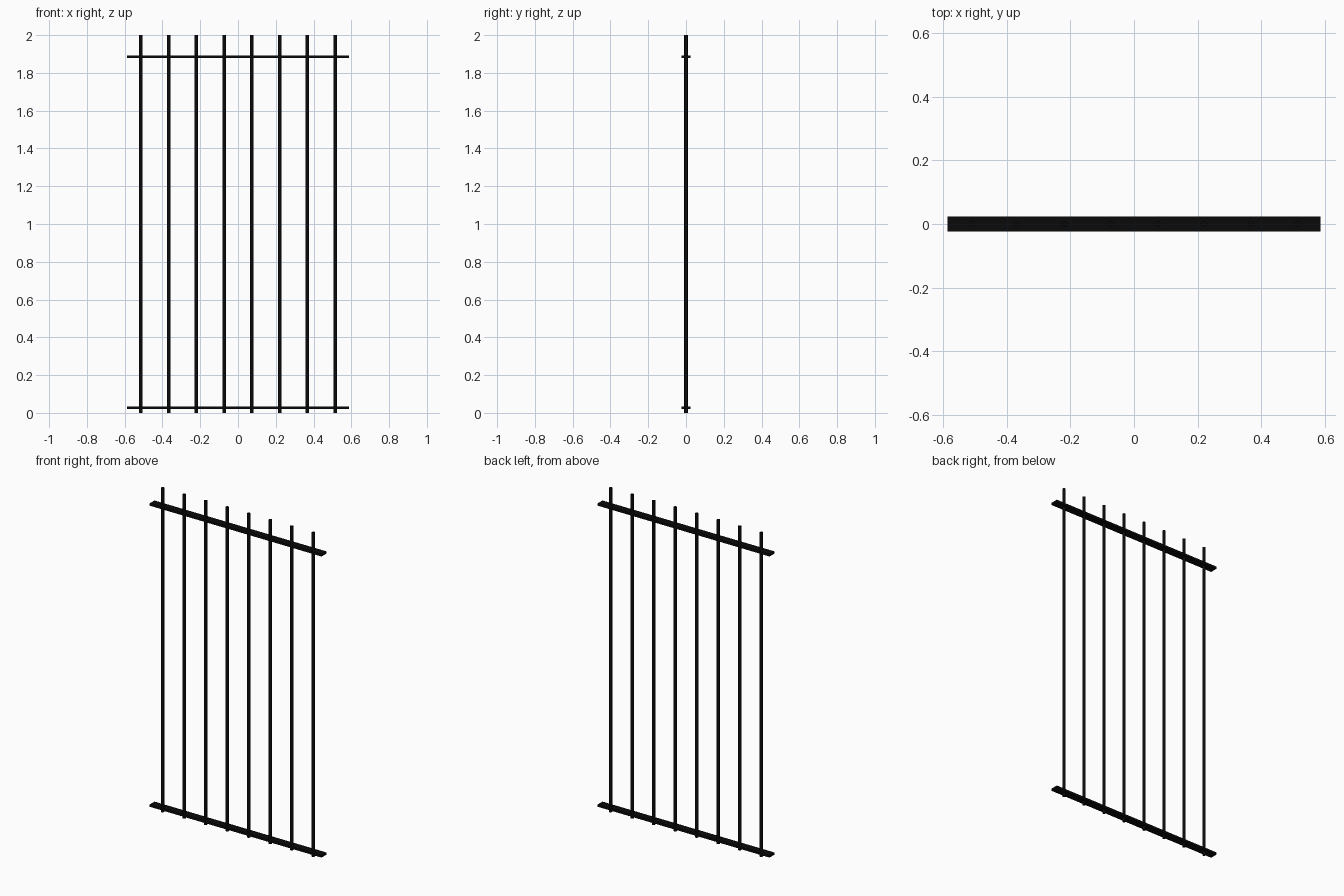
import bpy

cube = bpy.data.objects.get("Cube")
if cube:
    bpy.data.objects.remove(cube, do_unlink=True)

# Black iron
iron = bpy.data.materials.new("black_iron")
iron.use_nodes = True
colour = (0.003, 0.003, 0.003, 1)
iron.diffuse_color = colour
iron.node_tree.nodes["Principled BSDF"].inputs["Base Color"].default_value = colour

HEIGHT = 2.0
BAR_COUNT = 8
SPACING = 0.147
BAR_RADIUS = 0.0095


def finish(name):
    obj = bpy.context.object
    obj.name = name
    obj.data.materials.append(iron)
    return obj


# Flat horizontal rails
for name, z in (("bottom_rail", 0.027), ("top_rail", 1.886)):
    bpy.ops.mesh.primitive_cube_add(size=1, location=(0, 0, z))
    rail = finish(name)
    rail.scale = (1.174, 0.047, 0.014)
    bpy.ops.object.transform_apply(location=False, rotation=False, scale=True)

# Round upright bars, passing through both rails
for i in range(BAR_COUNT):
    x = (i - (BAR_COUNT - 1) / 2) * SPACING
    bpy.ops.mesh.primitive_cylinder_add(
        vertices=16, radius=BAR_RADIUS, depth=HEIGHT, location=(x, 0, HEIGHT / 2))
    finish(f"upright_bar_{i + 1}")
    bpy.ops.object.shade_smooth_by_angle()
